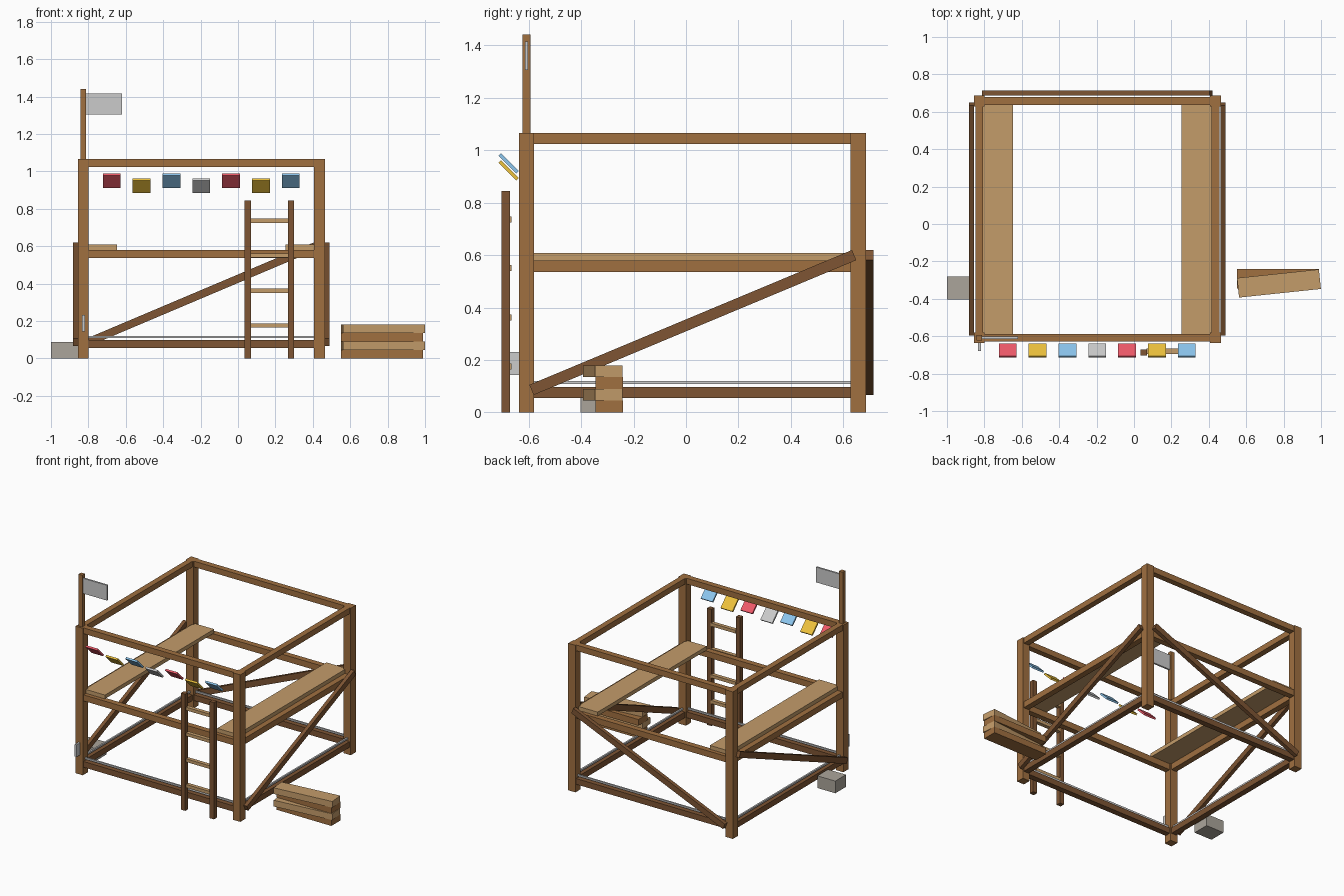
import bpy
from math import radians, atan2, hypot

if "Cube" in bpy.data.objects:
    bpy.data.objects.remove(bpy.data.objects["Cube"])


def material(name, hexcol):
    m = bpy.data.materials.new(name)
    rgb = [int(hexcol[i:i + 2], 16) / 255 for i in (0, 2, 4)]
    lin = [c / 12.92 if c <= 0.04045 else ((c + 0.055) / 1.055) ** 2.4 for c in rgb]
    m.diffuse_color = (*lin, 1)
    m.use_nodes = True
    m.node_tree.nodes["Principled BSDF"].inputs["Base Color"].default_value = m.diffuse_color
    return m


WOOD = material("wood", "A07040")
DARK = material("dark_wood", "7E5533")
LIGHT = material("light_wood", "C49C6A")
STONE = material("stone", "ABA59B")
RED = material("red_cloth", "F05A6A")
YELLOW = material("yellow_cloth", "EEC23C")
BLUE = material("blue_cloth", "8CC6EE")


def box(name, loc, size, mat=None, rot=(0, 0, 0)):
    bpy.ops.mesh.primitive_cube_add(size=1, location=loc, rotation=rot)
    o = bpy.context.object
    o.name = name
    o.scale = size
    bpy.ops.object.transform_apply(location=False, rotation=False, scale=True)
    if mat:
        o.data.materials.append(mat)
    return o


# Frame layout: post centre lines
XL, XR, YF, YB = -0.827, 0.435, -0.608, 0.657
XC, YC = (XL + XR) / 2, (YF + YB) / 2
P = 0.058
LX, LY = XR - XL - P, YB - YF - P

# Corner posts
for x in (XL, XR):
    for y in (YF, YB):
        box("corner_post", (x, y, 0.5325), (P, P, 1.065), WOOD)

# Horizontal rails at three heights, with thin lashing lines over the lowest
for name, z, t, h, mat in (("bottom_rail", 0.076, 0.042, 0.042, DARK),
                           ("deck_rail", 0.558, 0.042, 0.044, WOOD),
                           ("top_rail", 1.044, 0.042, 0.042, WOOD),
                           ("thin_line", 0.114, 0.012, 0.012, None)):
    for y in (YF, YB):
        box(name, (XC, y, z), (LX, t, h), mat)
    for x in (XL, XR):
        box(name, (x, YC, z), (t, LY, h), mat)

# Diagonal braces on both sides and the back
za, zb = 0.086, 0.6
dy, dx, dz = 1.23, 1.215, zb - za
for x in (-0.868, 0.477):
    box("side_brace", (x, 0.026, (za + zb) / 2), (0.027, hypot(dy, dz), 0.042),
        DARK, (atan2(dz, dy), 0, 0))
box("back_brace", (XC, 0.7, (za + zb) / 2), (hypot(dx, dz), 0.028, 0.042),
    DARK, (0, -atan2(dz, dx), 0))

# Deck planks
for x in (-0.727, 0.335):
    box("deck_plank", (x, YC, 0.594), (0.162, 1.25, 0.028), LIGHT)

# Ladder
for x in (0.053, 0.283):
    box("ladder_rail", (x, -0.687, 0.4225), (0.034, 0.034, 0.845), DARK)
for z in (0.176, 0.362, 0.55, 0.736):
    box("ladder_rung", (0.168, -0.68, z), (0.2, 0.028, 0.023), LIGHT)

# Bunting, tilted outward with alternating height
for i, mat in enumerate((RED, YELLOW, BLUE, None, RED, YELLOW, BLUE)):
    box("bunting_flag", (-0.675 + i * 0.1595, -0.676, 0.95 - 0.027 * (i % 2)),
        (0.095, 0.013, 0.095), mat, (radians(45), 0, 0))

# Flag pole and flag
box("flag_pole", (XL, YF, 1.25), (0.03, 0.03, 0.38), WOOD)
box("pole_flag", (-0.717, YF, 1.36), (0.195, 0.013, 0.11))

# Small plate on front left post
box("post_plate", (-0.826, -0.655, 0.187), (0.014, 0.05, 0.088))

# Stone block
box("stone_block", (-0.928, -0.342, 0.044), (0.144, 0.122, 0.088), STONE)

# Stack of spare boards, alternately turned
for i in range(4):
    turned = i % 2
    box("stacked_board", (0.775 if turned else 0.77, -0.318 if turned else -0.293, 0.0225 + i * 0.045),
        (0.44, 0.105, 0.045), LIGHT if turned else WOOD, (0, 0, radians(6 * turned)))
